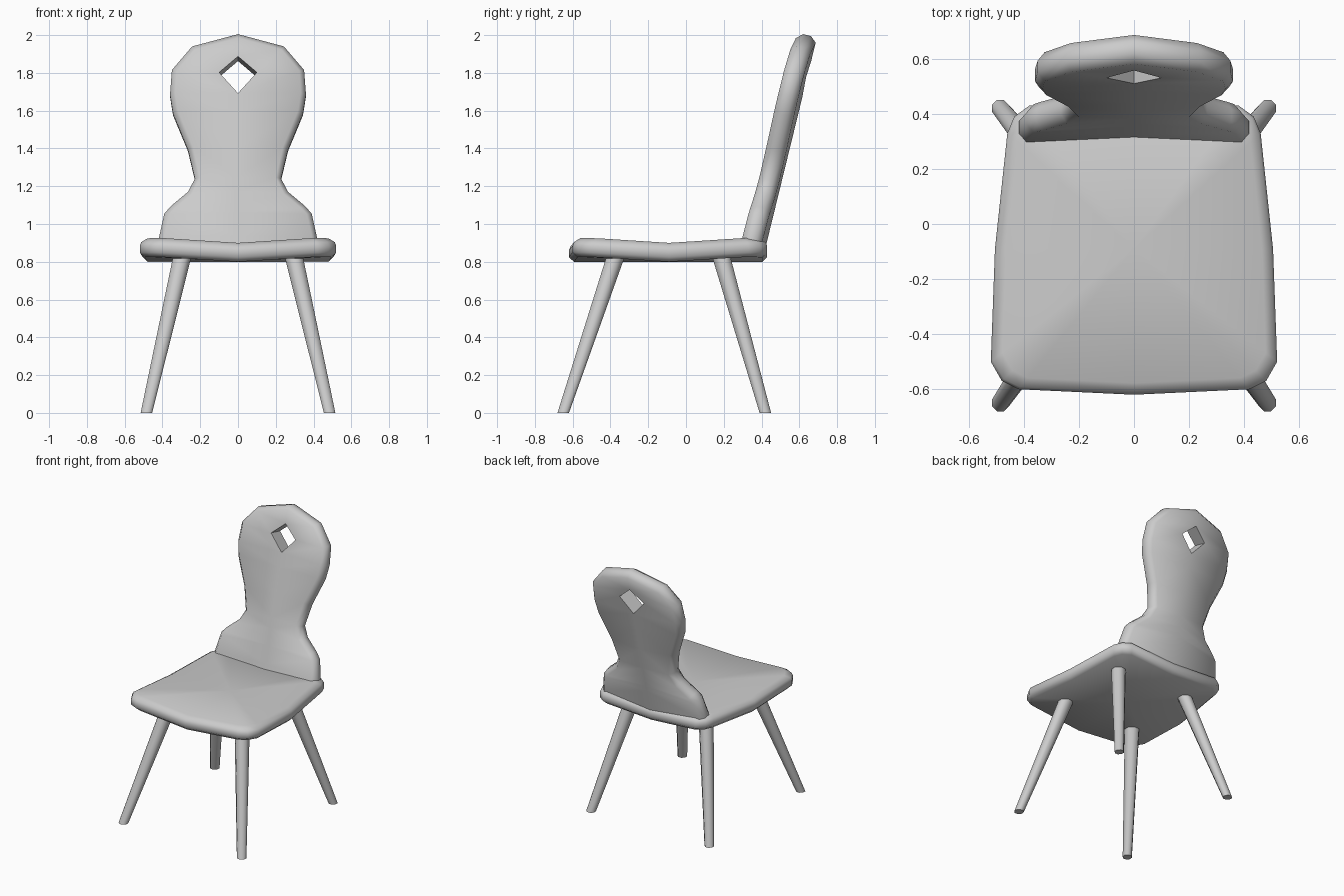
import bpy, bmesh, math
from mathutils import Vector

cube = bpy.data.objects.get("Cube")
if cube:
    bpy.data.objects.remove(cube, do_unlink=True)

grey = bpy.data.materials.new("plain grey")
grey.use_nodes = True
colour = (0.6, 0.6, 0.6, 1)
grey.diffuse_color = colour
grey.node_tree.nodes["Principled BSDF"].inputs["Base Color"].default_value = colour


def finish(bm, name, angle=60):
    """Turn a bmesh into a smooth shaded object."""
    bmesh.ops.remove_doubles(bm, verts=bm.verts, dist=0.0005)
    bmesh.ops.recalc_face_normals(bm, faces=bm.faces)
    mesh = bpy.data.meshes.new(name)
    bm.to_mesh(mesh)
    bm.free()
    mesh.materials.append(grey)
    ob = bpy.data.objects.new(name, mesh)
    bpy.context.collection.objects.link(ob)
    bpy.ops.object.select_all(action='DESELECT')
    ob.select_set(True)
    bpy.context.view_layer.objects.active = ob
    bpy.ops.object.shade_smooth_by_angle(angle=math.radians(angle))
    return ob


def bridge(bm, a, b):
    """Close the wall between two rings of equal length."""
    for i in range(len(a)):
        j = (i + 1) % len(a)
        bm.faces.new((a[i], a[j], b[j], b[i]))


# Seat: rounded outline, sagging towards the middle of every side
half = [(0.42, -0.60), (0.48, -0.57), (0.52, -0.50), (0.505, -0.09),
        (0.46, 0.33), (0.435, 0.39), (0.38, 0.43)]
outline = [(0, -0.62)] + half + [(0, 0.43)] + [(-x, y) for x, y in reversed(half)]
mid_y = -0.09


def sag(x, y):
    return -0.025 * max(1 - abs(x) / 0.42, 1 - abs(y - mid_y) / 0.42, 0)


bm = bmesh.new()
rings = []
for z, scale in ((0.925, 0.92), (0.905, 0.985), (0.885, 1), (0.85, 1), (0.825, 0.95)):
    rings.append([bm.verts.new((x * scale, mid_y + (y - mid_y) * scale, z + sag(x, y)))
                  for x, y in outline])
for a, b in zip(rings, rings[1:]):
    bridge(bm, a, b)
for ring, z in ((rings[0], 0.895), (rings[-1], 0.80)):
    centre = bm.verts.new((0, mid_y, z))
    for i in range(len(ring)):
        bm.faces.new((ring[i], ring[(i + 1) % len(ring)], centre))
finish(bm, "seat", 70)

# Backrest: outer edge paired with the centre line, which parts around the hole
outer = [(0.42, 0.86), (0.418, 0.925), (0.39, 1.05), (0.355, 1.09), (0.265, 1.165),
         (0.228, 1.235), (0.265, 1.39), (0.344, 1.58), (0.36, 1.68), (0.35, 1.81),
         (0.243, 1.935), (0, 2.0)]
inner = [(0, z) for x, z in outer[:8]] + [(0, 1.68), (0.10, 1.79), (0, 1.875), (0, 1.875)]


def place(x, z, depth):
    """Lean the flat shape back, bow it, and push it to a depth."""
    y = 0.30 + 0.245 * (z - 0.925) + 0.025 * max(0, 1 - abs(x) / 0.4)
    return (x, y + 0.105 * depth, z - 0.025 * (depth - 0.5))


def shrink(points, d):
    """Move the edge inwards along its normal."""
    result = []
    for i, p in enumerate(points):
        a = Vector(points[max(i - 1, 0)])
        b = Vector(points[i + 1]) if i + 1 < len(points) else Vector((-a.x, a.y))
        t = (b - a).normalized()
        result.append((max(p[0] - t.y * d, 0), p[1] + t.x * d))
    return result


bm = bmesh.new()
inset = shrink(outer, 0.028)
for side in (1, -1):
    def line(points, depth):
        return [bm.verts.new(place(x * side, z, depth)) for x, z in points]

    # Strips running from front hole edge, round the rim, to the back hole edge
    strips = [line(inner, 0), line(inset, 0), line(outer, 0.3), line(outer, 0.7),
              line(inset, 1), line(inner, 1)]
    for a, b in zip(strips, strips[1:]):
        for i in range(len(a) - 1):
            bm.faces.new((a[i], a[i + 1], b[i + 1], b[i]))
    front, back = strips[0], strips[-1]
    for i in (8, 9):
        bm.faces.new((front[i], front[i + 1], back[i + 1], back[i]))
    bm.faces.new([s[0] for s in strips])
bmesh.ops.dissolve_degenerate(bm, dist=0.0005, edges=bm.edges)
finish(bm, "backrest")

# Legs: tapered, splayed outwards and cut level with the floor
for end, top_y, foot_y in (("front", -0.365, -0.65), ("back", 0.18, 0.42)):
    for side, s in (("left", 1), ("right", -1)):
        bm = bmesh.new()
        rings = []
        for x, y, z, r in ((0.485, foot_y, 0, 0.033), (0.29, top_y, 0.85, 0.053)):
            rings.append([bm.verts.new((s * x + r * math.cos(math.tau * (k + 0.5) / 8),
                                        y + r * math.sin(math.tau * (k + 0.5) / 8), z))
                          for k in range(8)])
        bridge(bm, *rings)
        for ring in rings:
            bm.faces.new(ring)
        finish(bm, f"{end}_{side}_leg")
